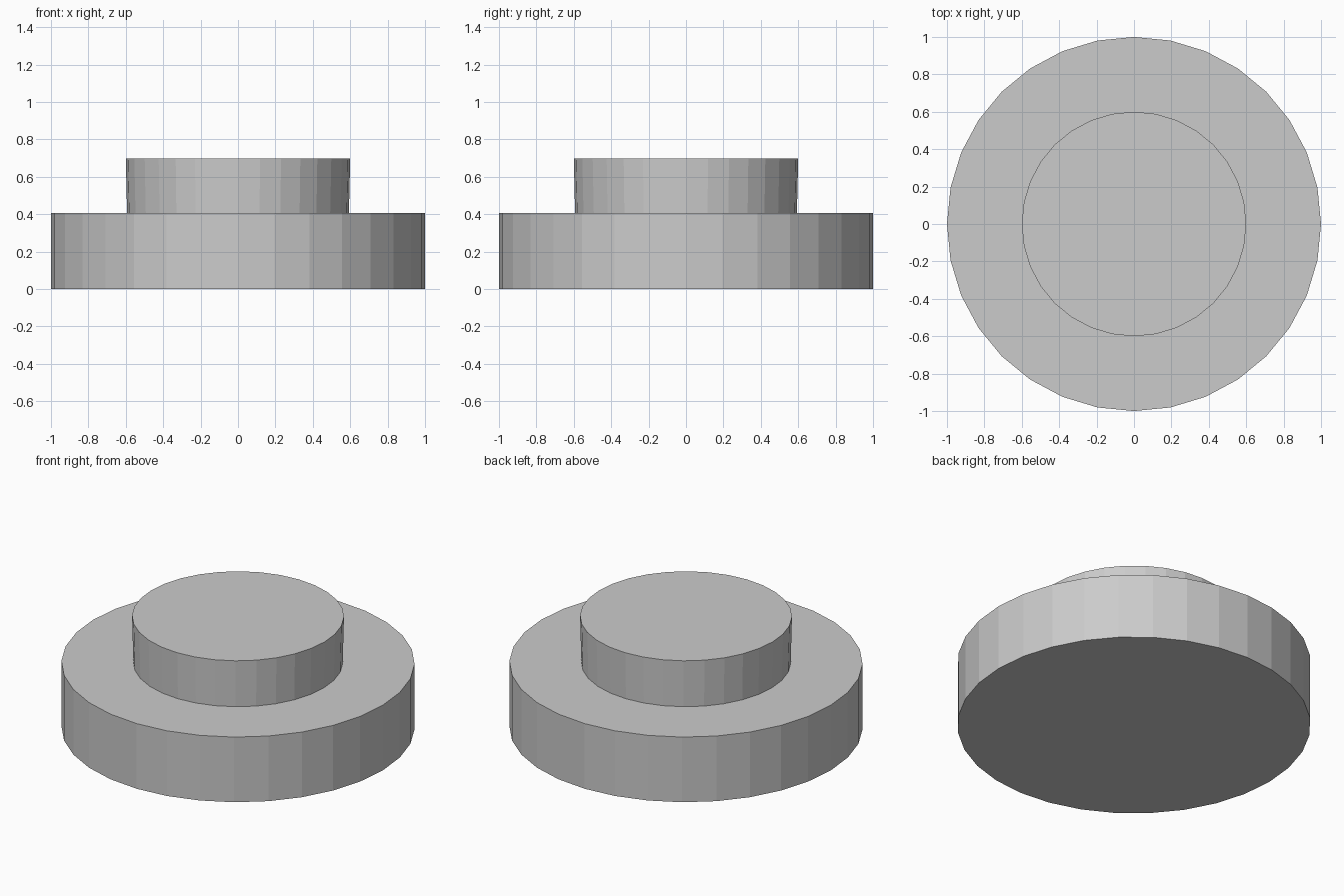
import bpy

if "Cube" in bpy.data.objects:
    bpy.data.objects.remove(bpy.data.objects["Cube"])

SIDES = 32


def disc(name, r_bottom, r_top, z0, z1):
    """Flat-shaded round slab between two heights."""
    bpy.ops.mesh.primitive_cone_add(
        vertices=SIDES, radius1=r_bottom, radius2=r_top, depth=z1 - z0,
        end_fill_type='NGON', location=(0, 0, (z0 + z1) / 2))
    obj = bpy.context.object
    obj.name = name
    return obj


# Wide lower disc
disc("base_disc", 1.0, 1.0, 0.0, 0.407)

# Narrower raised disc, very slightly tapered toward its foot
disc("upper_disc", 0.593, 0.6, 0.407, 0.697)
